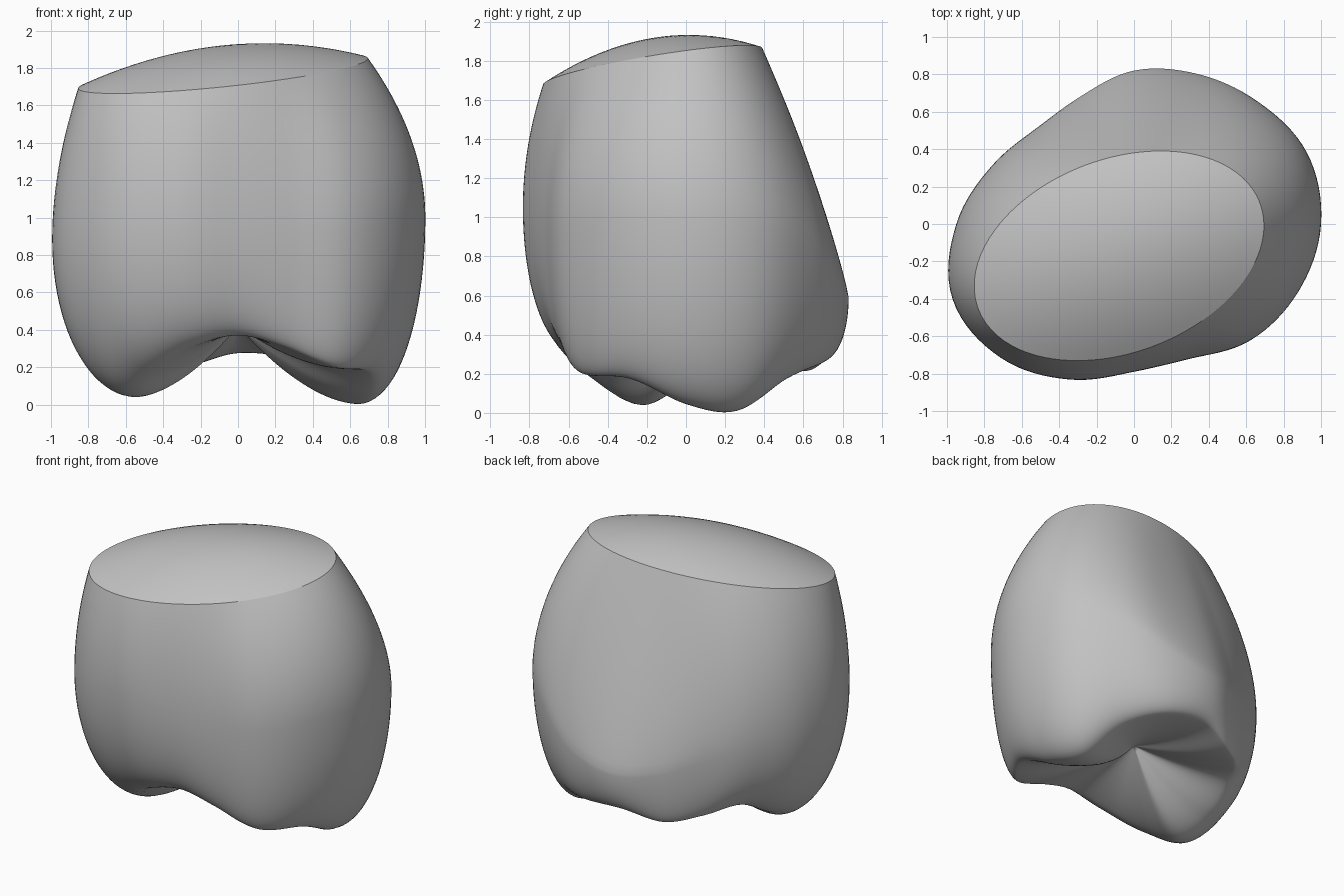
import bpy, bmesh, math
from mathutils import Matrix, Vector

cube = bpy.data.objects.get("Cube")
if cube:
    bpy.data.objects.remove(cube, do_unlink=True)

enamel = bpy.data.materials.new("enamel grey")
enamel.use_nodes = True
grey = (0.54, 0.54, 0.54, 1)
enamel.diffuse_color = grey
enamel.node_tree.nodes["Principled BSDF"].inputs["Base Color"].default_value = grey

# Sixteen directions, anticlockwise from +x: widest radius and its height,
# then radius and height of the biting crest
BULGE_R = [1, 1, .93, .87, .82, .74, .73, .82, .95, 1.05, 1.01, .9, .79, .78, .88, .95]
BULGE_Z = [1, .95, .85, .65, .57, .6, .7, .8, .85, .9, 1, 1.05, 1, .95, .95, 1]
CREST_R = [.69, .67, .7, .73, .7, .67, .64, .62, .61, .59, .62, .62, .6, .64, .74, .75]
CREST_Z = [.045, .01, .17, .25, .275, .215, .25, .28, .15, .04, .17, .31, .37, .31, .2, .175]
SEG, WALL, LOWER, BITE, CAP = 128, 22, 22, 20, 12
PIT_Z = .42
DOME = .14
CENTRE = Vector((-.08, -.17))
SPREAD = Matrix(((.6, .125), (.125, .314))).inverted()


def around(table, angle):
    """Smooth periodic interpolation of a table by direction."""
    p = angle / math.tau * len(table)
    i, f = int(p), p - int(p)
    a, b, c, d = (table[(i + k) % len(table)] for k in (-1, 0, 1, 2))
    return b + f / 2 * (c - a + f * (2 * a - 5 * b + 4 * c - d + f * (3 * (b - c) + d - a)))


def rim_radius(d):
    """Distance from the axis to the slanted oval rim along direction d."""
    a, b = d.dot(SPREAD @ d), d.dot(SPREAD @ CENTRE)
    c = CENTRE.dot(SPREAD @ CENTRE) - 1
    return (b + math.sqrt(b * b - a * c)) / a


def rim_height(p):
    return 1.8 + .075 * p.x + .135 * p.y


def wall_column(angle):
    """Points from the rim over the bulge and crest towards the central pit."""
    d = Vector((math.cos(angle), math.sin(angle)))
    rim = rim_radius(d)
    top = rim_height(d * rim)
    br, bz, cr, cz = (around(t, angle) for t in (BULGE_R, BULGE_Z, CREST_R, CREST_Z))
    power = 2 - .85 * max(0, math.sin(angle)) ** 2
    pts = []
    for k in range(WALL):
        v = 1 - k / WALL
        pts.append((br - (br - rim) * v ** power, bz + (top - bz) * v))
    for k in range(LOWER):
        a = k / LOWER * math.pi / 2
        pts.append((cr + (br - cr) * math.cos(a), bz - (bz - cz) * math.sin(a)))
    for k in range(BITE):
        q = k / BITE
        pts.append((cr * (1 - q), cz + (PIT_Z - cz) * q ** 1.7))
    return [(d.x * r, d.y * r, z) for r, z in pts]


def cap_column(angle):
    """Points from the rim to the top of the dome, turning clockwise."""
    d = Vector((math.cos(angle), -math.sin(angle)))
    edge = d * rim_radius(d)
    pts = []
    for k in range(CAP):
        s = 1 - k / CAP
        p = CENTRE.lerp(edge, s)
        pts.append((p.x, p.y, rim_height(p) + DOME * (1 - s * s)))
    return pts


def loft(name, column, pole):
    """Join columns of points around the axis and close them at the pole."""
    bm = bmesh.new()
    cols = [[bm.verts.new(p) for p in column(math.tau * i / SEG)] for i in range(SEG)]
    end = bm.verts.new(pole)
    for i, a in enumerate(cols):
        b = cols[(i + 1) % SEG]
        for k in range(len(a) - 1):
            bm.faces.new((a[k], a[k + 1], b[k + 1], b[k]))
        bm.faces.new((a[-1], end, b[-1]))
    mesh = bpy.data.meshes.new(name)
    bm.to_mesh(mesh)
    bm.free()
    mesh.materials.append(enamel)
    mesh.shade_smooth()
    bpy.context.collection.objects.link(bpy.data.objects.new(name, mesh))


# Crown with four cusps, and the domed cap closing its cut rim
loft("tooth_crown", wall_column, (0, 0, PIT_Z))
loft("cut_cap", cap_column, (CENTRE.x, CENTRE.y, rim_height(CENTRE) + DOME))
